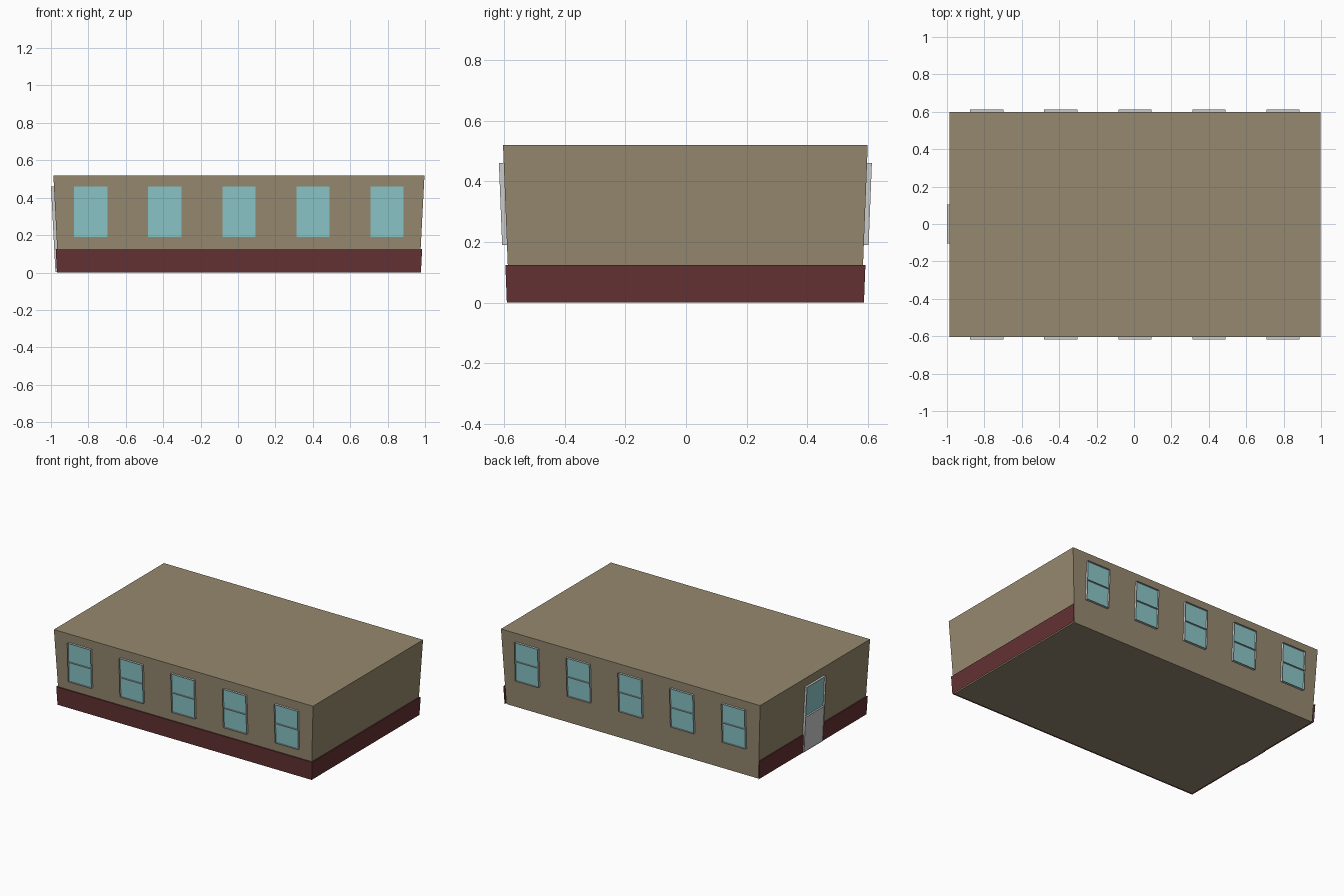
import bpy
from mathutils import Vector

if "Cube" in bpy.data.objects:
    bpy.data.objects.remove(bpy.data.objects["Cube"])

CX, CY = 0.005, -0.002          # centre of the building body
HEIGHT, BAND_TOP = 0.52, 0.125


def half_x(z):
    return 0.965 + 0.052 * z


def half_y(z):
    return 0.581 + 0.0395 * z


def material(name, rgb):
    linear = [((c / 255 + 0.055) / 1.055) ** 2.4 for c in rgb]
    m = bpy.data.materials.new(name)
    m.diffuse_color = (*linear, 1)
    m.use_nodes = True
    m.node_tree.nodes["Principled BSDF"].inputs["Base Color"].default_value = m.diffuse_color
    return m


TAN = material("tan_wall", (150, 137, 111))
RED = material("dark_red", (101, 50, 52))
GLASS = material("pale_glass", (139, 199, 200))


def mesh(name, verts, faces, mat=None):
    me = bpy.data.meshes.new(name)
    me.from_pydata(verts, [], faces)
    ob = bpy.data.objects.new(name, me)
    bpy.context.collection.objects.link(ob)
    if mat:
        me.materials.append(mat)
    return ob


def quads(name, quad_list, mat=None):
    verts = [v for q in quad_list for v in q]
    faces = [tuple(range(i, i + 4)) for i in range(0, len(verts), 4)]
    return mesh(name, verts, faces, mat)


def corners(z, off=0.0):
    """Rectangle of the flared building at height z."""
    a, b = half_x(z) + off, half_y(z) + off
    return [Vector((CX + sx * a, CY + sy * b, z))
            for sx, sy in ((-1, 1), (-1, -1), (1, -1), (1, 1))]


# flared building body
mesh("building_body", corners(0) + corners(HEIGHT),
     [(3, 2, 1, 0), (4, 5, 6, 7)] +
     [(i, (i + 1) % 4, (i + 1) % 4 + 4, i + 4) for i in range(4)], TAN)

# base band around left, front and right, open at the back, with a top ledge
low, high, wall = corners(0, 0.008), corners(BAND_TOP, 0.008), corners(BAND_TOP)
band = []
for i in range(3):
    band.append((low[i], low[i + 1], high[i + 1], high[i]))
    band.append((high[i], high[i + 1], wall[i + 1], wall[i]))
quads("base_band", band, RED)


# places on the walls: u runs left to right seen from outside, off is outward
def on_front(u, z, off):
    return Vector((u, CY - half_y(z) - off, z))


def on_back(u, z, off):
    return Vector((-u, CY + half_y(z) + off, z))


def on_left(u, z, off):
    return Vector((CX - half_x(z) - off, -u, z))


def panel(place, u0, u1, z0, z1, off):
    return [place(u0, z0, off), place(u1, z0, off),
            place(u1, z1, off), place(u0, z1, off)]


def frame(name, place, u0, u1, z0, zm, z1, depth):
    """Thin sheet surround with a crossbar, standing out from the wall."""
    edges = [((u0, z0), (u1, z0)), ((u1, z0), (u1, z1)), ((u1, z1), (u0, z1)),
             ((u0, z1), (u0, z0)), ((u0, zm), (u1, zm))]
    return quads(name, [(place(*a, 0), place(*b, 0),
                         place(*b, depth), place(*a, depth)) for a, b in edges])


# five windows on the front and five on the back
for side, place, sign in (("front", on_front, 1), ("back", on_back, -1)):
    for n in range(5):
        c = sign * (CX + 0.396 * (n - 2))
        u0, u1 = c - 0.089, c + 0.089
        frame(f"{side}_window_frame_{n + 1}", place, u0, u1, 0.19, 0.327, 0.46, 0.016)
        quads(f"{side}_window_glass_{n + 1}",
              [panel(place, u0, u1, 0.19, 0.327, 0.004),
               panel(place, u0, u1, 0.327, 0.46, 0.004)], GLASS)

# door on the left end
frame("door_frame", on_left, -0.104, 0.104, 0.004, 0.25, 0.46, 0.016)
quads("door_panel", [panel(on_left, -0.104, 0.104, 0.004, 0.25, 0.012)])
quads("door_glass", [panel(on_left, -0.104, 0.104, 0.25, 0.46, 0.004)], GLASS)
